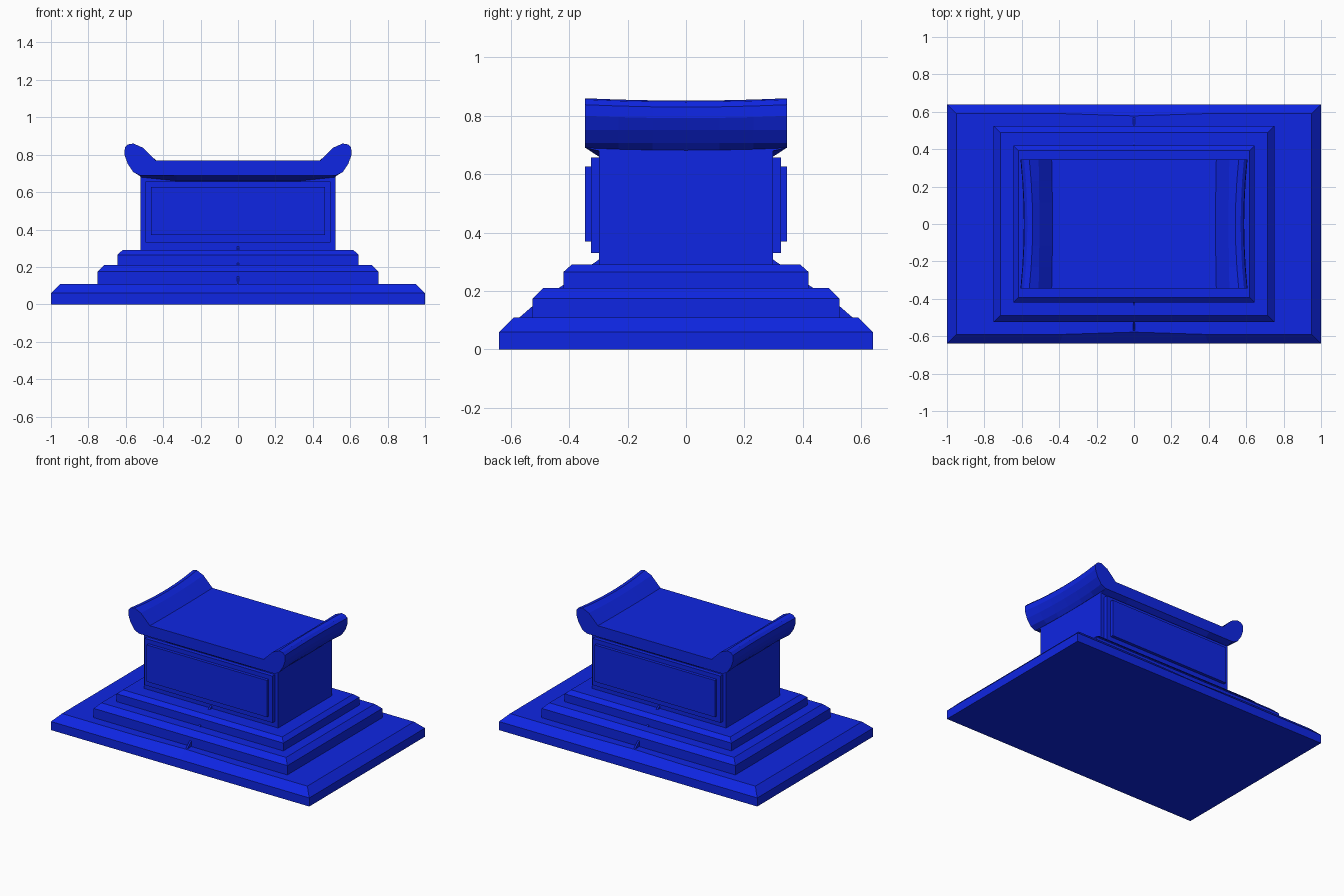
import bpy, bmesh

if "Cube" in bpy.data.objects:
    bpy.data.objects.remove(bpy.data.objects["Cube"])

blue = bpy.data.materials.new("royal blue")
blue.diffuse_color = (0.0045, 0.019, 0.77, 1)
blue.use_nodes = True
blue.node_tree.nodes["Principled BSDF"].inputs["Base Color"].default_value = blue.diffuse_color


def finish(name, bm):
    bmesh.ops.recalc_face_normals(bm, faces=bm.faces)
    mesh = bpy.data.meshes.new(name)
    bm.to_mesh(mesh)
    bm.free()
    mesh.materials.append(blue)
    obj = bpy.data.objects.new(name, mesh)
    bpy.context.collection.objects.link(obj)
    return obj


def loft(name, loops):
    """Skin equal-length closed loops and cap both ends."""
    bm = bmesh.new()
    rings = [[bm.verts.new(p) for p in loop] for loop in loops]
    for a, b in zip(rings, rings[1:]):
        for i in range(len(a)):
            j = (i + 1) % len(a)
            bm.faces.new((a[i], a[j], b[j], b[i]))
    bm.faces.new(rings[0])
    bm.faces.new(rings[-1])
    return finish(name, bm)


def rect(hx, hy, z, bow=0):
    """Rectangle whose long edges can bow inward at the middle."""
    m = 0.4 * hx
    front = [(-hx, -hy, z), (-m, -hy, z), (0, -hy + bow, z), (m, -hy, z), (hx, -hy, z)]
    return front + [(-x, -y, z) for x, y, z in front]


def box(name, x0, x1, y0, y1, z0, z1):
    return loft(name, [[(x0, y0, z), (x1, y0, z), (x1, y1, z), (x0, y1, z)] for z in (z0, z1)])


# Stepped base with chamfered upper edges
tiers = [("bottom_step", 1.0, 0.64, 0.0, 0.06, 0.11, 0.05, 0.012),
         ("middle_step", 0.75, 0.525, 0.11, 0.175, 0.21, 0.035, 0),
         ("upper_step", 0.645, 0.42, 0.21, 0.265, 0.29, 0.028, 0)]
for name, hx, hy, z0, z1, z2, c, bow in tiers:
    loft(name, [rect(hx, hy, z0), rect(hx, hy, z1), rect(hx - c, hy - c, z2, bow)])

# Pedestal body
box("body", -0.52, 0.52, -0.298, 0.298, 0.29, 0.70)

for s, side in ((-1, "front"), (1, "back")):
    # Stacked raised panels
    box(side + "_outer_panel", -0.495, 0.495, s * 0.29, s * 0.325, 0.33, 0.657)
    box(side + "_inner_panel", -0.465, 0.465, s * 0.32, s * 0.346, 0.37, 0.627)

    # Sloped cove below the top slab, thinning toward its ends
    loft(side + "_cove", [[(x, s * 0.29, z), (x, s * 0.298, z), (x, s * 0.344, 0.69), (x, s * 0.29, 0.69)]
                          for x, z in ((-0.52, 0.68), (-0.33, 0.66), (0.33, 0.66), (0.52, 0.68))])

    # Small centre wedges where the steps meet
    for i, (y0, y1, z0, z1) in enumerate([(0.52, 0.57, 0.11, 0.153), (0.418, 0.436, 0.21, 0.222),
                                          (0.295, 0.325, 0.289, 0.31)]):
        loft(f"{side}_wedge_{i + 1}", [[(x, s * y0, z0), (x, s * y1, z0), (x, s * y0, z1)]
                                       for x in (-0.006, 0.006)])

# Top slab with upturned rolled ends, slightly waisted along its depth
half = [(0.525, 0.69), (0.56, 0.707), (0.59, 0.752), (0.607, 0.80), (0.605, 0.838),
        (0.588, 0.855), (0.56, 0.86), (0.51, 0.838), (0.44, 0.768)]
sections = []
for k in range(7):
    y = -0.346 + 0.692 * k / 6
    w = 1 - (y / 0.346) ** 2
    right = [(x - 0.014 * w * (x > 0.53) - 0.004 * w, y, z - 0.008 * w * (z > 0.78 or z < 0.7))
             for x, z in half]
    sections.append(right + [(-x, y, z) for x, y, z in reversed(right)])
loft("scroll_top", sections)
